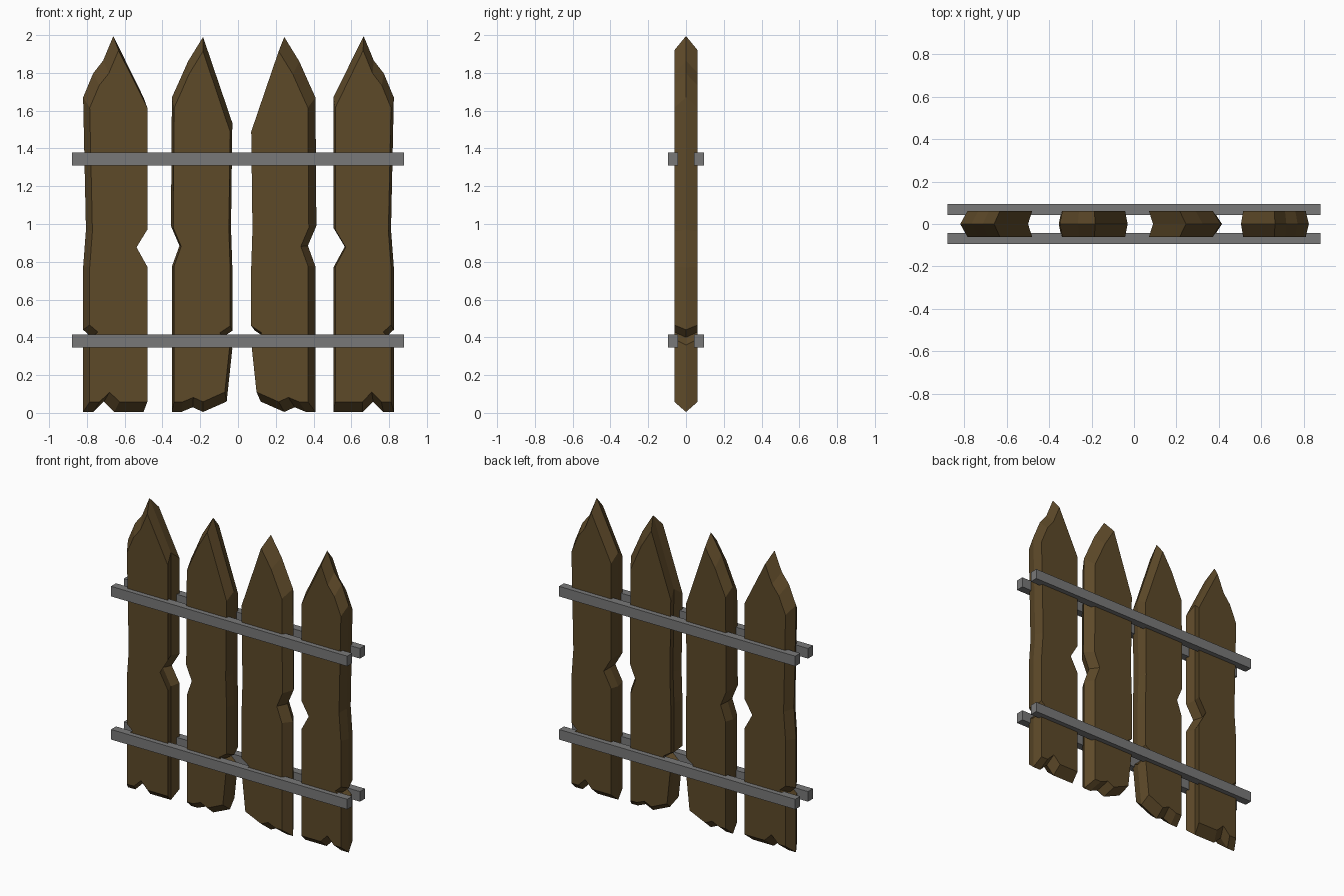
import bpy, bmesh

cube = bpy.data.objects.get("Cube")
if cube:
    bpy.data.objects.remove(cube, do_unlink=True)


def material(name, color):
    m = bpy.data.materials.new(name)
    m.use_nodes = True
    m.diffuse_color = color
    m.node_tree.nodes["Principled BSDF"].inputs["Base Color"].default_value = color
    return m


wood = material("brown_wood", (0.11, 0.067, 0.022, 1))
metal = material("grey_rail", (0.19, 0.19, 0.19, 1))


def finish(name, bm, mat):
    bmesh.ops.recalc_face_normals(bm, faces=bm.faces)
    mesh = bpy.data.meshes.new(name)
    bm.to_mesh(mesh)
    bm.free()
    mesh.materials.append(mat)
    ob = bpy.data.objects.new(name, mesh)
    bpy.context.collection.objects.link(ob)
    return ob


# Plank outlines: apex, down the left side, along the foot, up the right side
OUTER = [(-.66, 1.995), (-.714, 1.865), (-.767, 1.797), (-.82, 1.67), (-.805, .97),
         (-.82, .77), (-.82, .44), (-.775, .40), (-.82, .36), (-.82, .005),
         (-.765, .005), (-.71, .06), (-.655, .005), (-.50, .005),
         (-.50, .77), (-.56, .88), (-.50, .98), (-.50, 1.67)]
INNER = [(-.185, 1.99), (-.265, 1.86), (-.307, 1.765), (-.35, 1.67), (-.355, .99),
         (-.31, .885), (-.35, .775), (-.35, .005), (-.30, .005), (-.24, .03),
         (-.185, .005), (-.06, .06), (-.03, .34), (-.09, .395), (-.03, .435),
         (-.03, .77), (-.037, .98), (-.03, 1.535)]
HALF = 0.062


def plank(name, ridge, mid, face):
    """Ridge outline at y = 0, flat faces remapped from the mid range to the face range."""
    scale = (face[1] - face[0]) / (mid[1] - mid[0])
    flat = [(face[0] + (x - mid[0]) * scale, 0.83 + (z - 0.83) * 0.935) for x, z in ridge]
    bm = bmesh.new()
    loops = [[bm.verts.new((x, y, z)) for x, z in pts]
             for y, pts in ((-HALF, flat), (0, ridge), (HALF, flat))]
    n = len(ridge)
    for a, b in zip(loops, loops[1:]):
        for i in range(n):
            j = (i + 1) % n
            bm.faces.new((a[i], a[j], b[j], b[i]))
    bm.faces.new(loops[0])
    bm.faces.new(loops[2][::-1])
    return finish(name, bm, wood)


def mirrored(pts, axis_sum):
    return [(axis_sum - x, z) for x, z in pts]


plank("plank_outer_right", OUTER, (-.82, -.50), (-.785, -.48))
plank("plank_inner_right", INNER, (-.35, -.03), (-.338, -.042))
plank("plank_inner_left", mirrored(INNER, .06), (.09, .41), (.07, .37))
plank("plank_outer_left", mirrored(OUTER, .005), (.505, .825), (.515, .81))

# Rails on both sides of the planks
for level, z in (("lower", .38), ("upper", 1.344)):
    for side, y in (("front", -.068), ("back", .068)):
        bm = bmesh.new()
        bmesh.ops.create_cube(bm, size=1)
        for v in bm.verts:
            v.co = (v.co.x * 1.76, v.co.y * .053 + y, v.co.z * .068 + z)
        finish(f"{level}_{side}_rail", bm, metal)
